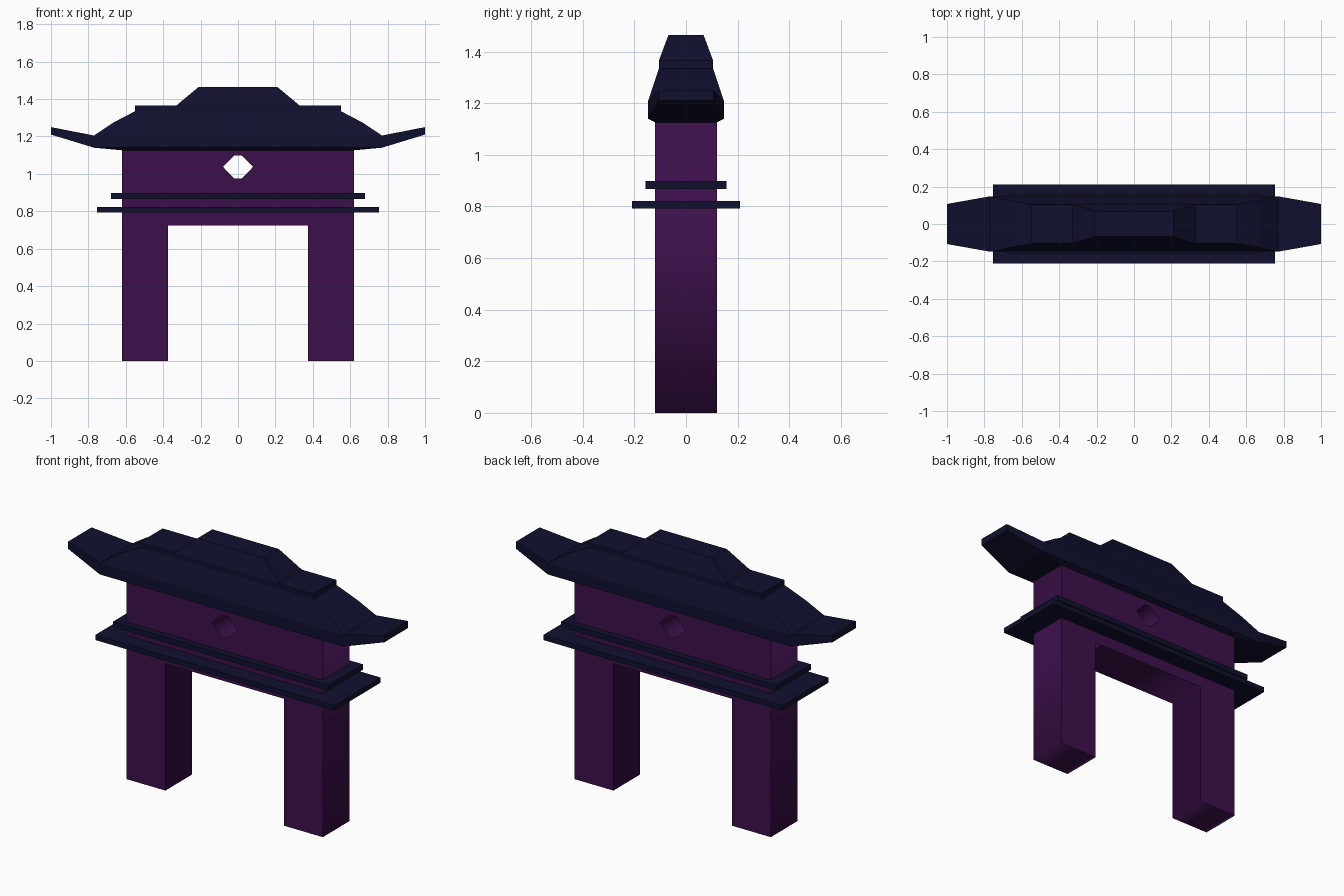
import bpy, bmesh
from math import radians

if "Cube" in bpy.data.objects:
    bpy.data.objects.remove(bpy.data.objects["Cube"])


def material(name, rgb):
    m = bpy.data.materials.new(name)
    m.diffuse_color = (*rgb, 1)
    m.use_nodes = True
    m.node_tree.nodes["Principled BSDF"].inputs["Base Color"].default_value = m.diffuse_color
    return m


purple = material("purple", (0.045, 0.005, 0.07))
navy = material("navy", (0.005, 0.005, 0.028))


def finish(bm, name, mat):
    bmesh.ops.recalc_face_normals(bm, faces=bm.faces)
    me = bpy.data.meshes.new(name)
    bm.to_mesh(me)
    bm.free()
    me.materials.append(mat)
    ob = bpy.data.objects.new(name, me)
    bpy.context.collection.objects.link(ob)
    return ob


def ring(bm, x, y, z):
    return [bm.verts.new((sx * x, sy * y, z))
            for sx, sy in ((-1, -1), (1, -1), (1, 1), (-1, 1))]


def stack(bm, levels):
    """Skin stacked rectangles given as (half width, half depth, height)."""
    rings = [ring(bm, *l) for l in levels]
    bm.faces.new(rings[0][::-1])
    bm.faces.new(rings[-1])
    for a, b in zip(rings, rings[1:]):
        for i in range(4):
            j = (i + 1) % 4
            bm.faces.new((a[i], a[j], b[j], b[i]))
    return rings


# Gate body: arch-like outline with a through hole, extruded in depth
outline = [(-0.62, 0), (-0.375, 0), (-0.375, 0.725), (0.375, 0.725),
           (0.375, 0), (0.62, 0), (0.62, 1.13), (-0.62, 1.13)]
hole = [(-0.08, 1.037), (-0.02, 1.098), (0.02, 1.098),
        (0.08, 1.037), (0.02, 0.974), (-0.02, 0.974)]
cu = bpy.data.curves.new("gate_body", 'CURVE')
cu.dimensions = '2D'
cu.fill_mode = 'BOTH'
cu.extrude = 0.12
for pts in (outline, hole):
    sp = cu.splines.new('POLY')
    sp.points.add(len(pts) - 1)
    for p, (x, z) in zip(sp.points, pts):
        p.co = (x, z, 0, 1)
    sp.use_cyclic_u = True
cu.materials.append(purple)
body = bpy.data.objects.new("gate_body", cu)
body.rotation_euler.x = radians(90)
bpy.context.collection.objects.link(body)
bpy.context.view_layer.objects.active = body
body.select_set(True)
bpy.ops.object.convert(target='MESH')

# Two thin ledges around the body
for name, x, y, z0, z1 in (("lower_ledge", 0.755, 0.21, 0.793, 0.822),
                           ("upper_ledge", 0.68, 0.157, 0.867, 0.898)):
    bm = bmesh.new()
    stack(bm, [(x, y, z0), (x, y, z1)])
    finish(bm, name, navy)

# Main roof, with the eave ends pulled out into upturned wings
bm = bmesh.new()
rings = stack(bm, [(0.62, 0.12, 1.126), (0.77, 0.148, 1.14),
                   (0.77, 0.148, 1.205), (0.665, 0.125, 1.275),
                   (0.55, 0.105, 1.335), (0.55, 0.105, 1.365)])
bm.faces.ensure_lookup_table()
for side, (i, j) in ((1, (1, 2)), (-1, (3, 0))):
    lo, hi = rings[1], rings[2]
    end = bm.faces.get((lo[i], lo[j], hi[j], hi[i]))
    tip = bmesh.ops.extrude_discrete_faces(bm, faces=[end])["faces"][0]
    mid = sum(v.co.z for v in tip.verts) / 4
    for v in tip.verts:
        v.co = (side, 0.107 if v.co.y > 0 else -0.107,
                1.25 if v.co.z > mid else 1.21)
bmesh.ops.remove_doubles(bm, verts=bm.verts, dist=1e-5)
finish(bm, "roof", navy)

# Raised ridge on top of the roof
bm = bmesh.new()
stack(bm, [(0.33, 0.105, 1.365), (0.21, 0.068, 1.465)])
finish(bm, "roof_ridge", navy)
